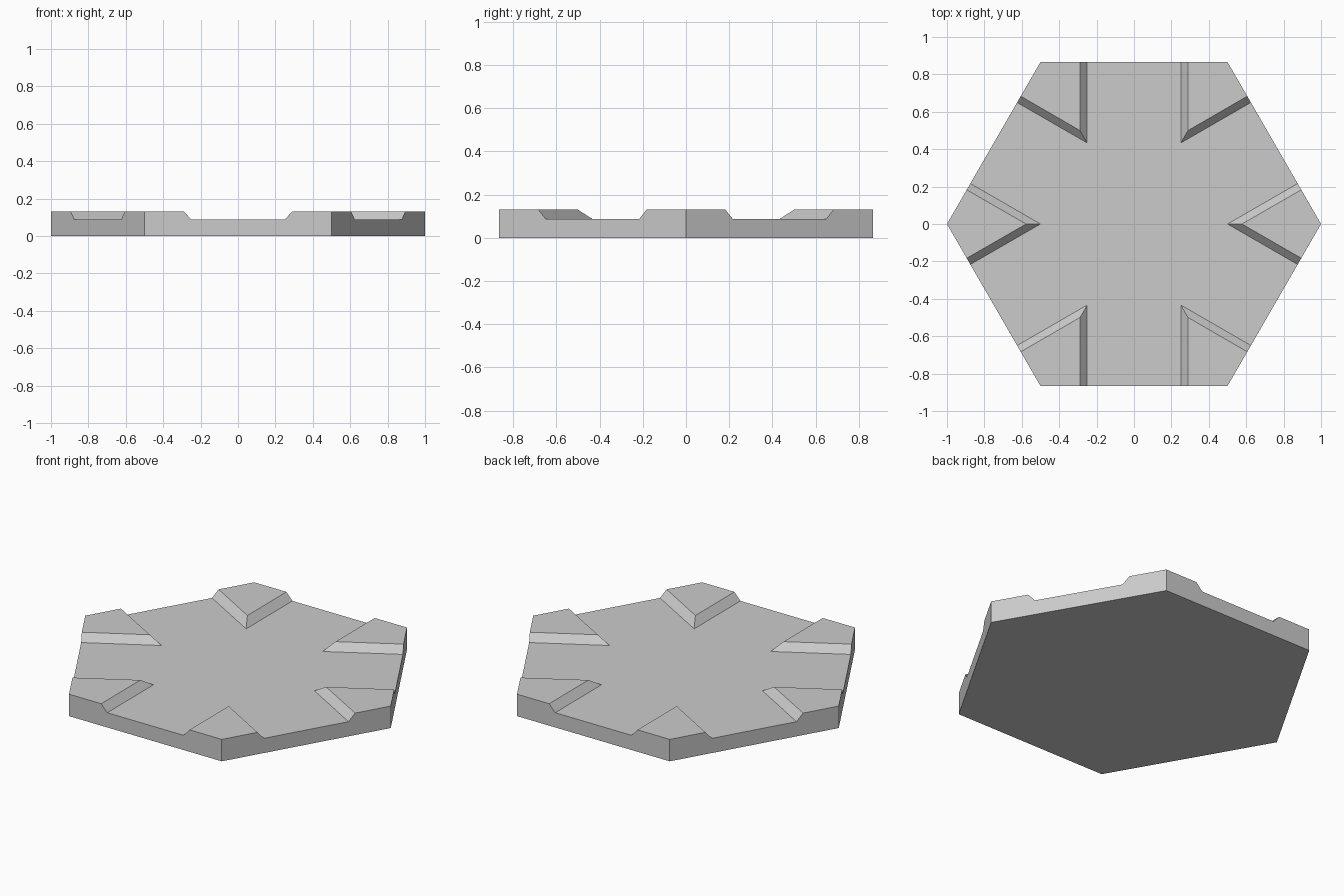
import bpy, bmesh
from math import radians
from mathutils import Matrix, Vector

cube = bpy.data.objects.get("Cube")
if cube:
    bpy.data.objects.remove(cube)

SIDES = 6
FLOOR_Z, TOP_Z = 0.087, 0.13
FLOOR_REACH, TOP_REACH = 0.25, 0.211   # pad length along the tile edge
FLOOR_TIP, TOP_TIP = 0.5, 0.577        # distance of pad tips from the centre

# Plain grey material
grey = bpy.data.materials.new("stone_grey")
grey.use_nodes = True
colour = (0.6, 0.6, 0.6, 1)
grey.diffuse_color = colour
grey.node_tree.nodes["Principled BSDF"].inputs["Base Color"].default_value = colour

bm = bmesh.new()


def corner_points(index):
    """Vertices of one raised corner, turned into place around the tile."""
    turn = Matrix.Rotation(radians(360 / SIDES * index), 3, 'Z')

    def vert(x, y, z):
        return bm.verts.new(turn @ Vector((x, y, z)))

    def on_edge(reach, side, z):
        return vert(1 - reach / 2, side * reach * 0.866, z)

    return {
        "base": vert(1, 0, 0),
        "peak": vert(1, 0, TOP_Z),
        "low_tip": vert(FLOOR_TIP, 0, FLOOR_Z),
        "high_tip": vert(TOP_TIP, 0, TOP_Z),
        "low_before": on_edge(FLOOR_REACH, -1, FLOOR_Z),
        "low_after": on_edge(FLOOR_REACH, 1, FLOOR_Z),
        "high_before": on_edge(TOP_REACH, -1, TOP_Z),
        "high_after": on_edge(TOP_REACH, 1, TOP_Z),
    }


corners = [corner_points(i) for i in range(SIDES)]

# Raised corner pads with sloped inner walls
for c in corners:
    bm.faces.new([c[n] for n in ("peak", "high_after", "high_tip", "high_before")])
    bm.faces.new([c[n] for n in ("low_before", "high_before", "high_tip", "low_tip")])
    bm.faces.new([c[n] for n in ("low_tip", "high_tip", "high_after", "low_after")])

# Outer walls, notched between neighbouring pads
for c, d in zip(corners, corners[1:] + corners[:1]):
    bm.faces.new([c["base"], d["base"], d["peak"], d["high_before"],
                  d["low_before"], c["low_after"], c["high_after"], c["peak"]])

# Sunken floor and flat underside
bm.faces.new([c[n] for c in corners for n in ("low_before", "low_tip", "low_after")])
bm.faces.new([c["base"] for c in reversed(corners)])
bmesh.ops.recalc_face_normals(bm, faces=bm.faces)

mesh = bpy.data.meshes.new("hexagonal_tile")
bm.to_mesh(mesh)
bm.free()
mesh.materials.append(grey)
tile = bpy.data.objects.new("hexagonal_tile", mesh)
bpy.context.collection.objects.link(tile)
